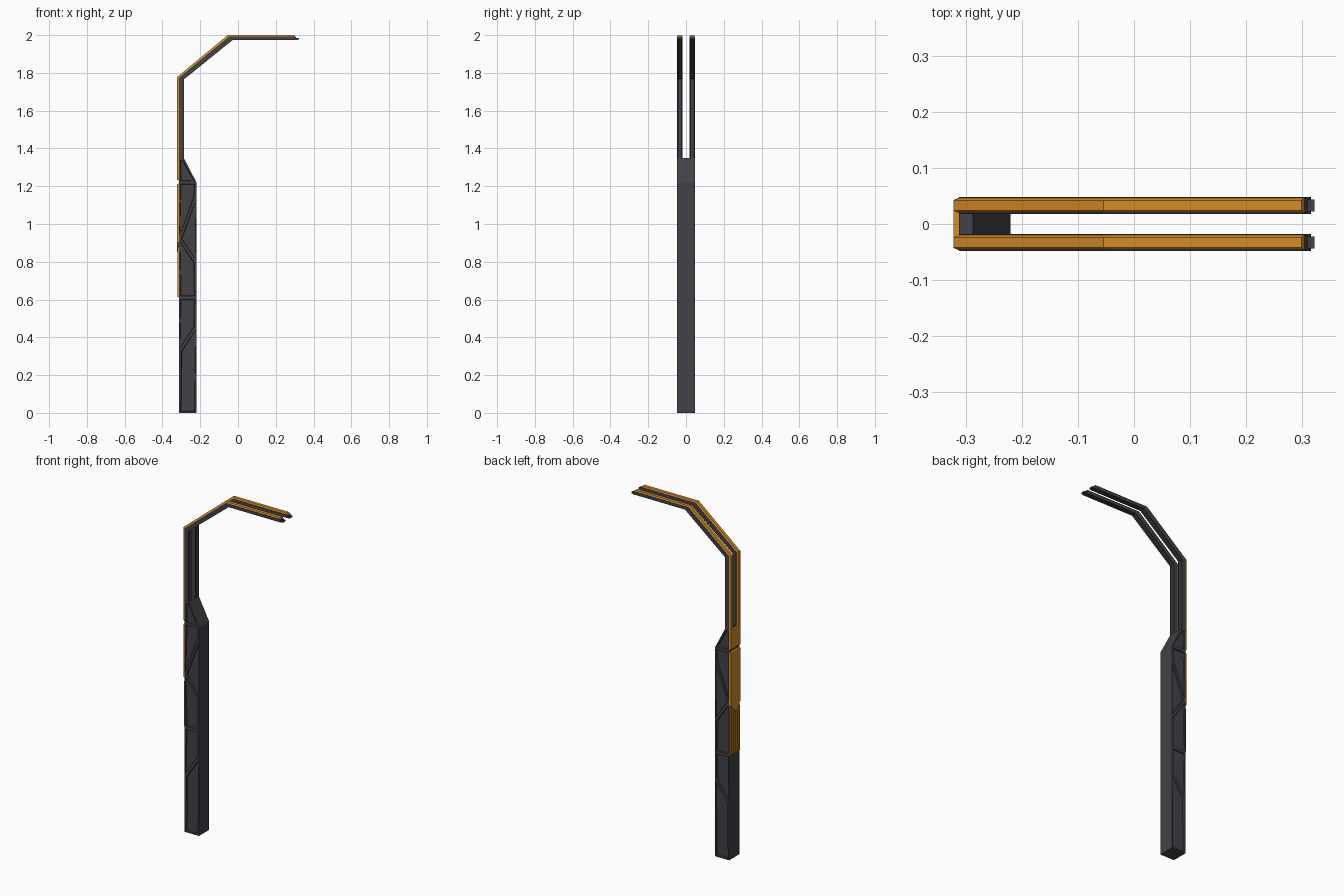
import bpy, bmesh, math

if "Cube" in bpy.data.objects:
    bpy.data.objects.remove(bpy.data.objects["Cube"])


def material(name, rgb):
    m = bpy.data.materials.new(name)
    m.diffuse_color = (*rgb, 1)
    m.use_nodes = True
    m.node_tree.nodes["Principled BSDF"].inputs["Base Color"].default_value = m.diffuse_color
    return m


DARK = material("charcoal", (0.054, 0.053, 0.061))
ORANGE = material("amber", (0.66, 0.26, 0.024))


def finish(name, bm, mat):
    bmesh.ops.recalc_face_normals(bm, faces=bm.faces)
    me = bpy.data.meshes.new(name)
    bm.to_mesh(me)
    bm.free()
    me.materials.append(mat)
    ob = bpy.data.objects.new(name, me)
    bpy.context.collection.objects.link(ob)
    return ob


def loft(name, rings, mat):
    """Skin a list of equal-length point rings and cap both ends."""
    bm = bmesh.new()
    vs = [[bm.verts.new(p) for p in r] for r in rings]
    n = len(vs[0])
    for a, b in zip(vs, vs[1:]):
        for i in range(n):
            j = (i + 1) % n
            bm.faces.new((a[i], a[j], b[j], b[i]))
    bm.faces.new(vs[0])
    bm.faces.new(vs[-1])
    return finish(name, bm, mat)


def plate(name, outline, x0, x1, shrink, mat):
    """Plate on the back of the column: (y, z) outline with chamfered outer face."""
    cy = sum(p[0] for p in outline) / len(outline)
    cz = sum(p[1] for p in outline) / len(outline)
    top = [(x1, y - math.copysign(shrink, y - cy) * (abs(y - cy) > 1e-4),
            z - math.copysign(shrink, z - cz)) for y, z in outline]
    return loft(name, [[(x0, y, z) for y, z in outline], top], mat)


def box(name, x0, x1, y0, y1, z0, z1, mat):
    return loft(name, [[(x, y0, z0), (x, y1, z0), (x, y1, z1), (x, y0, z1)]
                       for x in (x0, x1)], mat)


# Column with recessed panels and diagonal ribs on both sides
L, R, W = -0.312, -0.22, 0.047
pts = [(L, 0), (R, 0), (R, .45), (L, .33), (R, .61), (L, .61), (R, .80), (L, .92),
       (R, 1.14), (L, 1.22), (R, 1.22), (L, 1.35), (-.287, 1.35)]
cells = [(0, 1, 2, 3), (3, 2, 4, 5), (5, 4, 6, 7), (7, 6, 8), (7, 8, 10, 9), (9, 10, 12, 11)]
border = [0, 1, 2, 4, 6, 8, 10, 12, 11, 9, 7, 5, 3]
bm = bmesh.new()
front = [bm.verts.new((x, -W, z)) for x, z in pts]
back = [bm.verts.new((x, W, z)) for x, z in pts]
for c in cells:
    bm.faces.new([front[i] for i in c])
    bm.faces.new([back[i] for i in reversed(c)])
for i, j in zip(border, border[1:] + border[:1]):
    bm.faces.new((front[i], back[i], back[j], front[j]))
bmesh.ops.recalc_face_normals(bm, faces=bm.faces)
bm.normal_update()
panels = [f for f in bm.faces if abs(f.normal.y) > 0.9]
bmesh.ops.inset_individual(bm, faces=panels, thickness=0.012, depth=0)
bmesh.ops.inset_individual(bm, faces=panels, thickness=0.004, depth=-0.006)
finish("column", bm, DARK)

# Twin bent rails: (outer, inner) points along the bend
path = [((L, 1.34), (-.287, 1.34)), ((L, 1.775), (-.287, 1.765)),
        ((-.047, 1.993), (-.027, 1.975)), ((.303, 1.993), (.315, 1.975))]
body = [(.018, 0), (.018, 1), (.048, 1), (.048, 0), (.044, 0), (.042, .25), (.024, .25), (.022, 0)]
cap = [(.020, 1), (.024, 1.39), (.042, 1.39), (.046, 1)]


def rail(name, section, side, mat):
    rings = [[(i[0] + t * (o[0] - i[0]), side * y, i[1] + t * (o[1] - i[1]))
              for y, t in section] for o, i in path]
    return loft(name, rings, mat)


for side, tag in ((-1, "front"), (1, "rear")):
    rail(tag + "_rail", body, side, DARK)
    rail(tag + "_rail_cover", cap, side, ORANGE)
    # Connector tip with a small screw
    y0, y1 = sorted((side * .022, side * .044))
    box(tag + "_rail_tip", .298, .322, y0, y1, 1.976, 1.984, DARK)
    ring = [(.314 + .005 * math.cos(k * math.pi / 4), side * .033 + .005 * math.sin(k * math.pi / 4))
            for k in range(8)]
    loft(tag + "_tip_screw", [[(x, y, z) for x, y in ring] for z in (1.983, 1.986)], DARK)

# Orange plates on the back of the column
plate("upper_back_plate", [(-.046, 1.23), (.046, 1.23), (.046, 1.345), (-.046, 1.345)],
      L, -.3217, .003, ORANGE)
plate("middle_back_plate", [(-.046, .90), (0, .85), (.046, .90), (.046, 1.215), (-.046, 1.215)],
      L, -.3217, .003, ORANGE)
box("slat_base", -.3145, L, -.046, .046, .61, .92, ORANGE)
for k in range(5):
    y = -.036 + k * .018
    plate("back_slat", [(y - .007, .613), (y + .007, .613), (y + .007, .88), (y - .007, .88)],
          -.314, -.320, .002, ORANGE)
